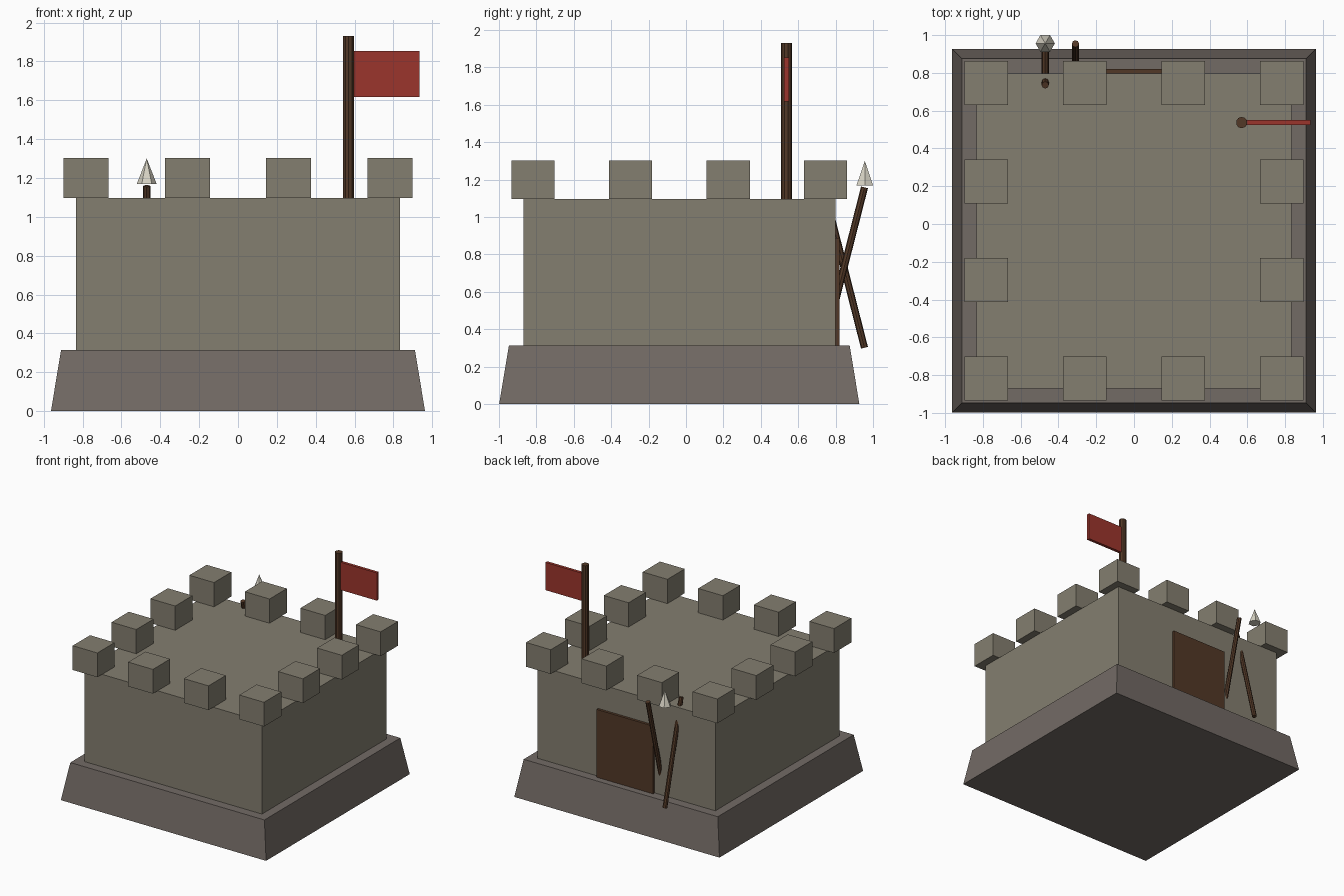
import bpy
import bmesh
from math import radians
from mathutils import Matrix, Vector

if "Cube" in bpy.data.objects:
    bpy.data.objects.remove(bpy.data.objects["Cube"])

CY = -0.036  # tower centre in y


def material(name, rgb):
    m = bpy.data.materials.new(name)
    m.diffuse_color = (*rgb, 1)
    m.use_nodes = True
    m.node_tree.nodes["Principled BSDF"].inputs["Base Color"].default_value = m.diffuse_color
    return m


STONE = material("stone", (0.23, 0.21, 0.16))
FOOTING = material("footing_stone", (0.17, 0.145, 0.13))
WOOD = material("wood", (0.085, 0.04, 0.02))
CLOTH = material("red_cloth", (0.33, 0.035, 0.025))
TIP = material("pale_tip", (0.68, 0.65, 0.55))


def finish(name, bm, mat):
    mesh = bpy.data.meshes.new(name)
    bm.to_mesh(mesh)
    bm.free()
    mesh.materials.append(mat)
    obj = bpy.data.objects.new(name, mesh)
    bpy.context.collection.objects.link(obj)
    return obj


def box(name, lo, hi, mat, taper=0.0):
    """Box between two corners; taper pulls the top edges inward."""
    lo, hi = Vector(lo), Vector(hi)
    mid, size = (lo + hi) / 2, hi - lo
    bm = bmesh.new()
    bmesh.ops.create_cube(bm, size=1)
    for v in bm.verts:
        inset = taper if v.co.z > 0 else 0
        v.co = mid + Vector((v.co.x * (size.x - 2 * inset),
                             v.co.y * (size.y - 2 * inset), v.co.z * size.z))
    return finish(name, bm, mat)


def rod(name, center, length, r1, r2, sides, mat, tilt=0.0):
    bm = bmesh.new()
    bmesh.ops.create_cone(bm, cap_ends=True, segments=sides, radius1=r1, radius2=r2,
                          depth=length,
                          matrix=Matrix.Translation(center) @ Matrix.Rotation(tilt, 4, 'X'))
    return finish(name, bm, mat)


# Sloped footing and tower body
H = 0.963
box("footing", (-H, CY - H, 0), (H, CY + H, 0.313), FOOTING, taper=0.052)
B = 0.834
box("tower_body", (-B, CY - B, 0.313), (B, CY + B, 1.097), STONE)

# Ring of twelve overhanging merlons
m = 0.116
steps = [-0.782, -0.261, 0.261, 0.782]
for i, x in enumerate(steps):
    for j, dy in enumerate(steps):
        if i in (0, 3) or j in (0, 3):
            y = CY + dy
            box(f"merlon_{i}_{j}", (x - m, y - m, 1.097), (x + m, y + m, 1.303), STONE)

# Flag on its pole
rod("flagpole", (0.57, 0.537, 1.5125), 0.835, 0.03, 0.03, 10, WOOD)
box("flag", (0.595, 0.525, 1.618), (0.935, 0.55, 1.853), CLOTH)

# Back door
box("door", (-0.265, 0.78, 0.313), (0.265, 0.82, 0.888), WOOD)

# Two shafts leaning opposite ways against the back wall, and the loose spearhead
for name, x, side in (("spear_shaft", -0.47, 1), ("second_shaft", -0.31, -1)):
    rod(name, (x, 0.845, 0.73), 0.885, 0.019, 0.019, 8, WOOD, tilt=side * radians(14.3))
rod("spearhead", (-0.47, 0.956, 1.235), 0.13, 0.051, 0, 6, TIP).data.transform(
    Matrix.Translation((-0.47, 0.956, 0)) @ Matrix.Rotation(radians(30), 4, 'Z')
    @ Matrix.Translation((0.47, -0.956, 0)))
